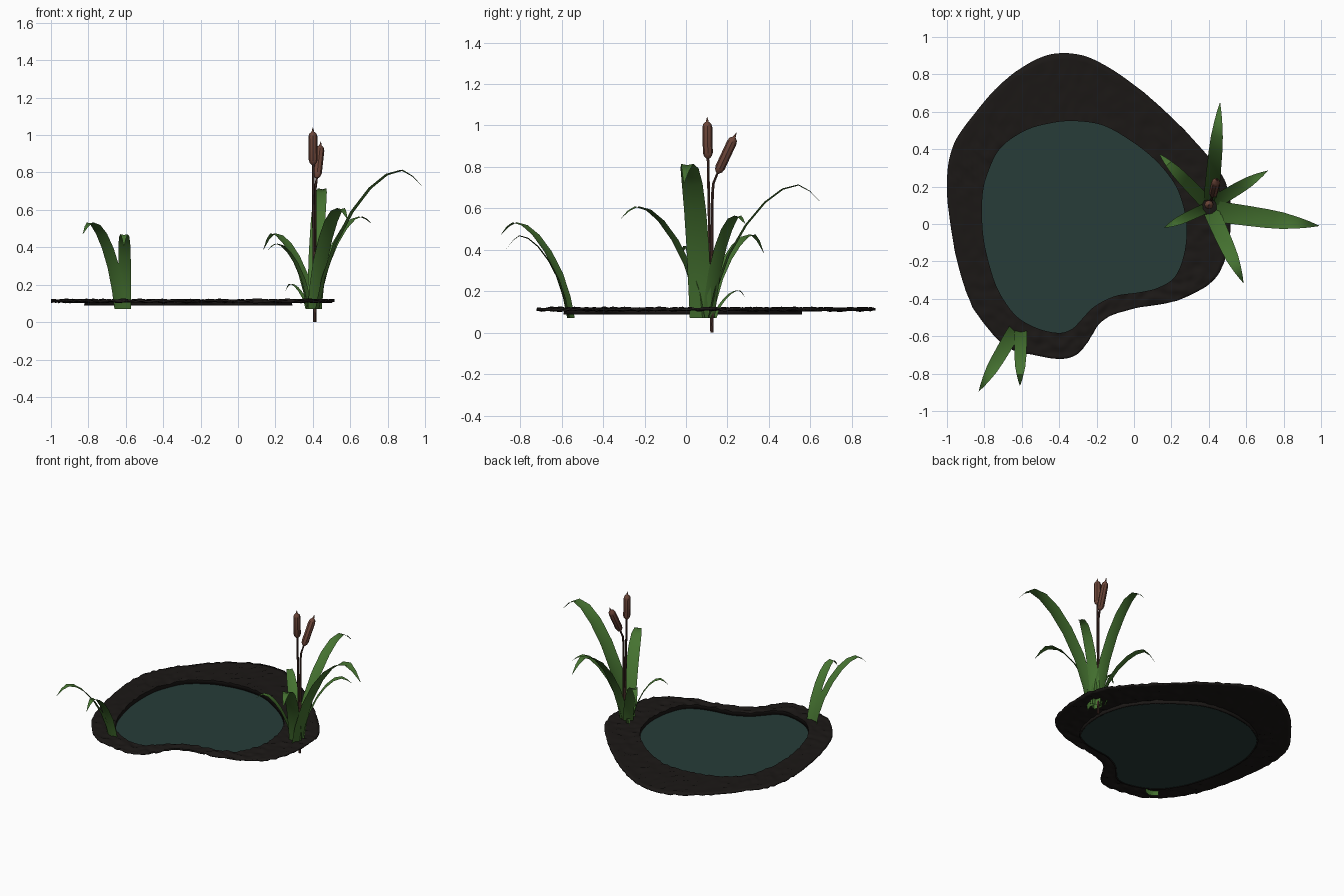
import bpy, math
from mathutils import Vector, noise

if "Cube" in bpy.data.objects:
    bpy.data.objects.remove(bpy.data.objects["Cube"])


def material(name, rgb):
    m = bpy.data.materials.new(name)
    m.diffuse_color = (*rgb, 1)
    m.use_nodes = True
    m.node_tree.nodes["Principled BSDF"].inputs["Base Color"].default_value = m.diffuse_color
    return m


WATER = material("water_green", (0.02, 0.045, 0.04))
SOIL = material("dark_soil", (0.011, 0.009, 0.008))
LEAF = material("leaf_green", (0.06, 0.17, 0.03))
HEAD = material("cattail_brown", (0.15, 0.06, 0.04))
STEM = material("stem_brown", (0.06, 0.027, 0.02))


def make(name, verts, faces, mat, smooth=40):
    me = bpy.data.meshes.new(name)
    me.from_pydata(verts, [], faces)
    me.materials.append(mat)
    ob = bpy.data.objects.new(name, me)
    bpy.context.collection.objects.link(ob)
    bpy.ops.object.select_all(action='DESELECT')
    ob.select_set(True)
    bpy.context.view_layer.objects.active = ob
    if smooth:
        bpy.ops.object.shade_smooth_by_angle(angle=math.radians(smooth))
    return ob


def closed_spline(pts, steps):
    # Catmull-Rom loop through the points
    out, n = [], len(pts)
    for i in range(n):
        a, b, c, d = (Vector(pts[(i + k) % n]) for k in (-1, 0, 1, 2))
        for s in range(steps):
            t = s / steps
            out.append(0.5 * (2 * b + (c - a) * t + (2 * a - 5 * b + 4 * c - d) * t * t
                              + (3 * b - a - 3 * c + d) * t ** 3))
    return out


# Shorelines: matching points on the bank's outer edge and the water's edge
OUTER = [(-1, .19), (-.97, .41), (-.86, .58), (-.7, .76), (-.5, .89), (-.32, .91), (-.14, .84),
         (.08, .68), (.27, .5), (.43, .32), (.5, .19), (.515, .05), (.505, -.11), (.45, -.27),
         (.34, -.36), (.19, -.42), (-.02, -.455), (-.16, -.51), (-.23, -.6), (-.29, -.685),
         (-.38, -.72), (-.53, -.7), (-.665, -.665), (-.8, -.535), (-.89, -.38), (-.96, -.13)]
INNER = [(-.81, .15), (-.775, .29), (-.71, .41), (-.58, .5), (-.44, .54), (-.31, .55), (-.16, .525),
         (-.01, .44), (.11, .345), (.2, .24), (.25, .14), (.28, 0), (.27, -.15), (.22, -.28),
         (.13, -.34), (.03, -.365), (-.1, -.385), (-.21, -.44), (-.28, -.51), (-.33, -.56),
         (-.4, -.582), (-.51, -.56), (-.62, -.5), (-.7, -.4), (-.755, -.28), (-.805, -.07)]
outer, inner = closed_spline(OUTER, 8), closed_spline(INNER, 8)
N, ROWS = len(outer), 10

# Muddy bank: bumpy ring with a lip down to the water
verts = [(p.x, p.y, 0.088) for p in inner]
for r in range(ROWS + 1):
    for p, q in zip(inner, outer):
        c = p.lerp(q, r / ROWS)
        bump = noise.noise(Vector((c.x, c.y, 0)) * 24) * 0.012
        verts.append((c.x, c.y, 0.118 + bump))
faces = [(r * N + i, (r + 1) * N + i, (r + 1) * N + (i + 1) % N, r * N + (i + 1) % N)
         for r in range(ROWS + 1) for i in range(N)]
bank = make("mud_bank", verts, faces, SOIL, 60)
thick = bank.modifiers.new("thickness", 'SOLIDIFY')
thick.thickness = 0.01
thick.offset = -1 if bank.data.polygons[N * 3].normal.z > 0 else 1

# Water surface
make("water", [(p.x, p.y, 0.09) for p in inner], [tuple(reversed(range(N)))], WATER, 0)

# Grass blades: shared arc (reach, height) and width taper, lightly folded down the middle
ARC = [(0, 0), (.06, .22), (.17, .47), (.33, .70), (.5, .87), (.66, .97), (.8, 1), (.9, None), (1, None)]
TAPER = [.95, 1, 1, .97, .92, .8, .55, .32, .02]


def blade(name, base, tip, peak, width):
    z0 = 0.07
    b = Vector((*base, 0))
    reach = Vector((tip[0], tip[1], 0)) - b
    side = Vector((-reach.y, reach.x, 0)).normalized()
    fold = reach.normalized()
    end = (tip[2] - z0) / (peak - z0)
    verts = []
    for (r, h), w in zip(ARC, TAPER):
        if h is None:
            h = end if r == 1 else 1 - (1 - end) * 0.35
        c = b + reach * r + Vector((0, 0, z0 + h * (peak - z0)))
        half = width * w / 2
        steep = max(0, 1 - r * 1.1)
        crease = (fold * steep - Vector((0, 0, 1 - steep))) * half * 0.25
        verts += [c - side * half, c + crease, c + side * half]
    faces = [(i * 3 + k, i * 3 + k + 1, i * 3 + k + 4, i * 3 + k + 3)
             for i in range(len(ARC) - 1) for k in (0, 1)]
    make(name, verts, faces, LEAF, 50)


BLADES = [  # base, tip, peak height, width
    ((.41, .11), (.46, .65, .63), .715, .08),
    ((.42, .07), (.99, -.01, .72), .815, .11),
    ((.42, .11), (.715, .285, .525), .565, .07),
    ((.41, .075), (.585, -.315, .55), .61, .085),
    ((.39, .11), (.135, .375, .385), .475, .07),
    ((.385, .085), (.16, -.02, .385), .42, .055),
    ((.37, .14), (.255, .285, .17), .205, .025),
    ((-.63, -.555), (-.83, -.895, .47), .533, .075),
    ((-.605, -.56), (-.61, -.865, .405), .47, .068),
]
for i, b in enumerate(BLADES):
    blade(f"grass_blade_{i + 1}", *b)


def tube(name, rings, sides, mat):
    # capped tube through (point, radius) rings
    verts, n = [], len(rings)
    for i, (p, r) in enumerate(rings):
        d = Vector(rings[min(i + 1, n - 1)][0]) - Vector(rings[max(i - 1, 0)][0])
        q = Vector((0, 0, 1)).rotation_difference(d)
        for k in range(sides):
            a = math.tau * k / sides
            verts.append(Vector(p) + q @ Vector((r * math.cos(a), r * math.sin(a), 0)))
    faces = [(i * sides + k, i * sides + (k + 1) % sides, (i + 1) * sides + (k + 1) % sides,
              (i + 1) * sides + k) for i in range(n - 1) for k in range(sides)]
    faces += [tuple(reversed(range(sides))), tuple(range((n - 1) * sides, n * sides))]
    make(name, verts, faces, mat, 40)


# Cattails: stem, seed head, pointed tip
def cattail(name, path, top):
    tube(name + "_stem", [(p, 0.009 - 0.001 * i) for i, p in enumerate(path)], 6, STEM)
    a, b = Vector(path[-1]), Vector(top)
    prof = [(0, .008), (.06, .019), (.14, .024), (.76, .024), (.84, .019), (.89, .007), (1, .001)]
    tube(name + "_head", [(a.lerp(b, t), r) for t, r in prof], 8, HEAD)


cattail("tall_cattail", [(.41, .125, 0), (.405, .113, .5), (.402, .106, .84)], (.4, .102, 1.04))
cattail("leaning_cattail", [(.412, .125, .05), (.412, .127, .66), (.414, .132, .72), (.421, .152, .77)],
        (.443, .243, .965))
